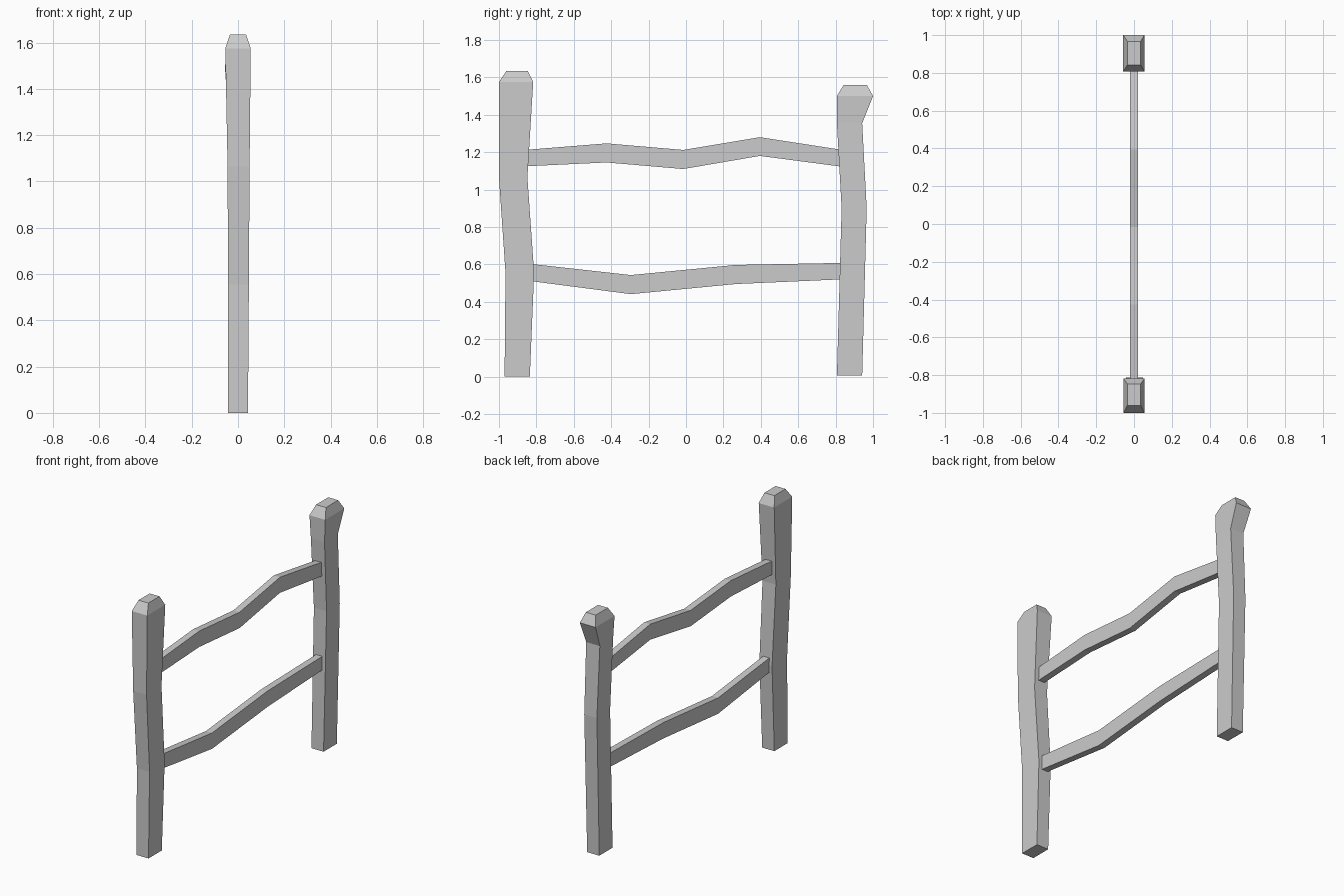
import bpy
import bmesh

if "Cube" in bpy.data.objects:
    bpy.data.objects.remove(bpy.data.objects["Cube"])


def loft(name, rings):
    """Skin a chain of four-point rings and close both ends."""
    bm = bmesh.new()
    loops = [[bm.verts.new(p) for p in ring] for ring in rings]
    for a, b in zip(loops, loops[1:]):
        for i in range(4):
            j = (i + 1) % 4
            bm.faces.new((a[i], a[j], b[j], b[i]))
    bm.faces.new(loops[0])
    bm.faces.new(loops[-1])
    bmesh.ops.recalc_face_normals(bm, faces=bm.faces)
    mesh = bpy.data.meshes.new(name)
    bm.to_mesh(mesh)
    bm.free()
    obj = bpy.data.objects.new(name, mesh)
    bpy.context.collection.objects.link(obj)
    return obj


def post(name, sections):
    # each section: height, inner/outer y limits, x limits
    return loft(name, [[(x0, y0, z), (x1, y0, z), (x1, y1, z), (x0, y1, z)]
                       for z, y0, y1, x0, x1 in sections])


def rail(name, sections, half=0.022):
    # each section: y position, bottom and top height
    return loft(name, [[(-half, y, z0), (half, y, z0), (half, y, z1), (-half, y, z1)]
                       for y, z0, z1 in sections])


# Crooked posts with chamfered tops
post("tall_post", [
    (0.0, -0.97, -0.835, -0.043, 0.043),
    (0.555, -0.965, -0.812, -0.043, 0.047),
    (1.065, -1.0, -0.848, -0.045, 0.05),
    (1.575, -1.0, -0.817, -0.055, 0.055),
    (1.635, -0.96, -0.847, -0.035, 0.035),
])
post("short_post", [
    (0.007, 0.807, 0.942, -0.043, 0.043),
    (0.90, 0.832, 0.966, -0.043, 0.047),
    (1.355, 0.807, 0.942, -0.047, 0.05),
    (1.50, 0.807, 1.0, -0.057, 0.055),
    (1.56, 0.843, 0.967, -0.035, 0.035),
])

# Wavy rails between the posts
rail("upper_rail", [
    (-0.85, 1.125, 1.213), (-0.425, 1.145, 1.247), (-0.015, 1.11, 1.212),
    (0.395, 1.18, 1.28), (0.83, 1.123, 1.213),
])
rail("lower_rail", [
    (-0.825, 0.51, 0.602), (-0.295, 0.441, 0.543), (0.265, 0.495, 0.597),
    (0.83, 0.52, 0.608),
])
